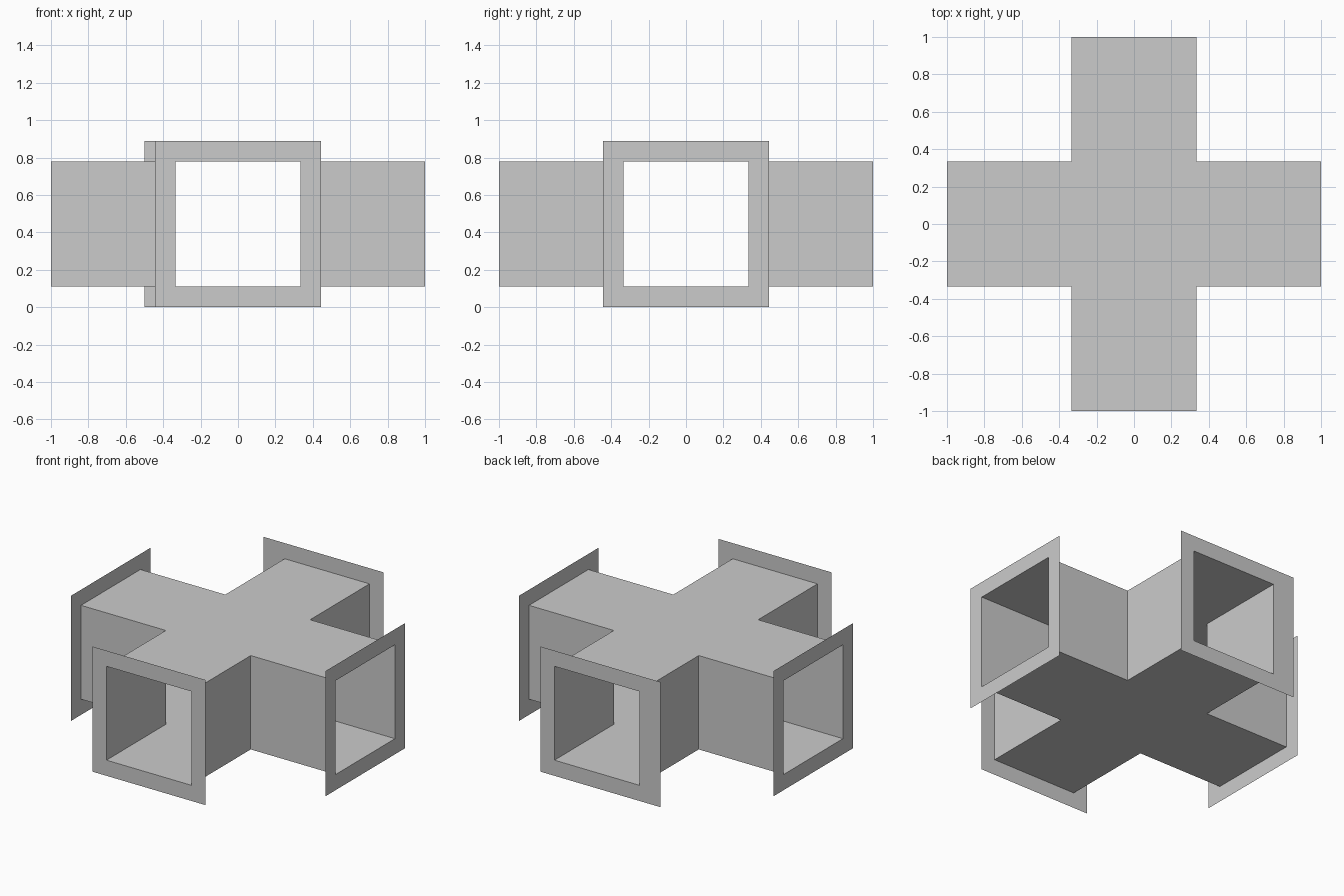
import bpy, bmesh
from math import radians
from mathutils import Matrix, Vector

if "Cube" in bpy.data.objects:
    bpy.data.objects.remove(bpy.data.objects["Cube"])

HALF = 1 / 3          # half width of the passage
RIM = 1 / 9           # flange width around each opening
MID = HALF + RIM      # height of the passage axis


def add_object(name, bm):
    mesh = bpy.data.meshes.new(name)
    bm.to_mesh(mesh)
    bm.free()
    obj = bpy.data.objects.new(name, mesh)
    bpy.context.collection.objects.link(obj)
    return obj


# Four-way passage: a cube with its four side faces drawn out and left open
bm = bmesh.new()
bmesh.ops.create_cube(bm, size=2 * HALF, matrix=Matrix.Translation((0, 0, MID)))
bm.normal_update()
for face in [f for f in bm.faces if abs(f.normal.z) < 0.5]:
    n = face.normal.copy()
    res = bmesh.ops.extrude_discrete_faces(bm, faces=[face])
    # Walls of one arm, built from the loose end cap back to the centre
    cap = res["faces"][0]
    base = [v.co.copy() for v in cap.verts]
    bmesh.ops.delete(bm, geom=[cap], context='FACES')
    inner = [bm.verts.new(p) for p in base]
    outer = [bm.verts.new(p + n * (1 - HALF)) for p in base]
    for i in range(4):
        j = (i + 1) % 4
        bm.faces.new((inner[i], inner[j], outer[j], outer[i]))
bmesh.ops.remove_doubles(bm, verts=bm.verts, dist=1e-4)
bmesh.ops.dissolve_limit(bm, angle_limit=radians(1), verts=bm.verts, edges=bm.edges)
add_object("cross_passage", bm)


# Thin flat frame around an opening, made facing -y and turned into place
def flange(name, angle, right=MID):
    bm = bmesh.new()
    hole = [(-HALF, RIM), (HALF, RIM), (HALF, MID + HALF), (-HALF, MID + HALF)]
    edge = [(-MID, 0), (right, 0), (right, 2 * MID), (-MID, 2 * MID)]
    turn = Matrix.Rotation(radians(angle), 4, 'Z')
    a, b = [[bm.verts.new(turn @ Vector((x, -1, z))) for x, z in ring]
            for ring in (edge, hole)]
    for i in range(4):
        j = (i + 1) % 4
        bm.faces.new((a[i], a[j], b[j], b[i]))
    add_object(name, bm)


flange("front_flange", 0)
flange("right_flange", 90)
flange("back_flange", 180, right=0.5)   # slightly wider towards -x
flange("left_flange", 270)
